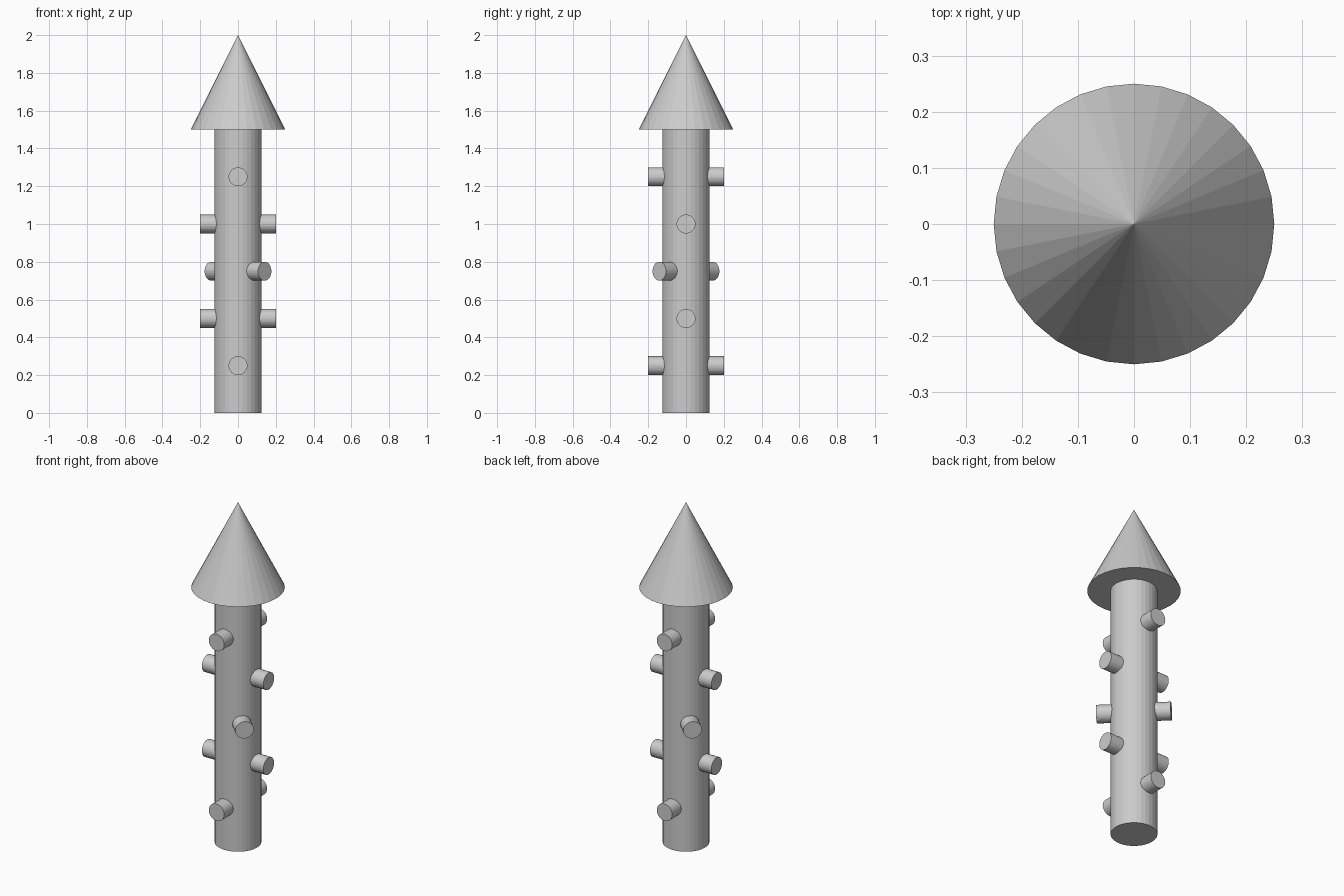
import bpy
import math

if "Cube" in bpy.data.objects:
    bpy.data.objects.remove(bpy.data.objects["Cube"])

SIDES = 32

# Main shaft
bpy.ops.mesh.primitive_cylinder_add(vertices=SIDES, radius=0.125, depth=1.5, location=(0, 0, 0.75))
bpy.context.object.name = "shaft"

# Pointed roof cone
bpy.ops.mesh.primitive_cone_add(vertices=SIDES, radius1=0.25, radius2=0, depth=0.5, location=(0, 0, 1.75))
bpy.context.object.name = "cone_tip"


# Cross pegs running right through the shaft: (height, heading in degrees)
def peg(index, z, heading):
    bpy.ops.mesh.primitive_cylinder_add(
        vertices=SIDES, radius=0.05, depth=0.4, location=(0, 0, z),
        rotation=(0, math.pi / 2, math.radians(heading)))
    bpy.context.object.name = f"cross_peg_{index}"


for i, (z, heading) in enumerate([(0.25, 90), (0.5, 0), (0.75, -45), (1.0, 0), (1.25, 90)], 1):
    peg(i, z, heading)
